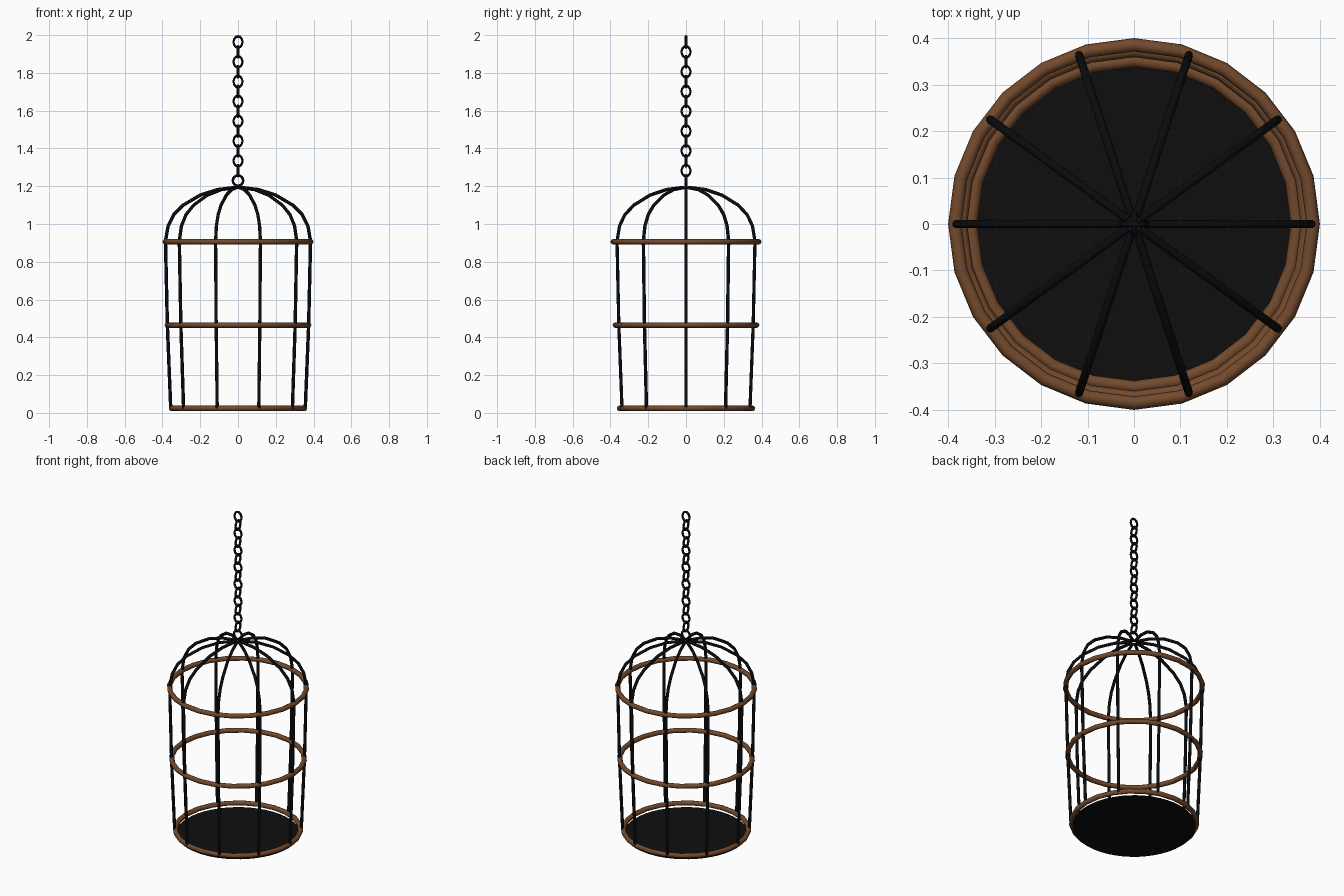
import bpy
from math import cos, sin, pi, tau

default = bpy.data.objects.get("Cube")
if default:
    bpy.data.objects.remove(default, do_unlink=True)


def make_material(name, rgb, roughness=0.6):
    mat = bpy.data.materials.new(name)
    mat.use_nodes = True
    mat.diffuse_color = (*rgb, 1)
    bsdf = mat.node_tree.nodes["Principled BSDF"]
    bsdf.inputs["Base Color"].default_value = (*rgb, 1)
    bsdf.inputs["Roughness"].default_value = roughness
    return mat


BROWN = make_material("brown wood", (0.17, 0.068, 0.026))
IRON = make_material("black iron", (0.003, 0.0033, 0.004))
FLOOR = make_material("dark floor", (0.0045, 0.0045, 0.0045))


def finish(name, mat):
    obj = bpy.context.object
    obj.name = name
    obj.data.materials.append(mat)
    bpy.ops.object.shade_smooth_by_angle(angle=pi / 3)
    return obj


def torus(name, mat, z, major, minor, sides, rotation=(0, 0, 0), scale=(1, 1, 1)):
    bpy.ops.mesh.primitive_torus_add(
        major_radius=major, minor_radius=minor, major_segments=sides,
        minor_segments=8, location=(0, 0, z), rotation=rotation)
    bpy.context.object.scale = scale
    return finish(name, mat)


# Floor plate
bpy.ops.mesh.primitive_circle_add(vertices=48, radius=0.347, fill_type='NGON')
finish("floor", FLOOR)

# Wooden hoops
for name, z, radius in (("bottom_hoop", 0.024, 0.352),
                        ("middle_hoop", 0.465, 0.374),
                        ("top_hoop", 0.906, 0.386)):
    torus(name, BROWN, z, radius, 0.0145, 24)

# Bars: straight flaring side, then bent over into the dome (radius, height)
profile = [(0.356, 0.02), (0.374, 0.465), (0.384, 0.91), (0.37, 0.99),
           (0.34, 1.05), (0.29, 1.10), (0.20, 1.153), (0.11, 1.182), (0.018, 1.193)]
for i in range(10):
    angle = tau * i / 10
    curve = bpy.data.curves.new("bar", 'CURVE')
    curve.dimensions = '3D'
    curve.bevel_depth = 0.009
    curve.bevel_resolution = 2
    curve.use_fill_caps = True
    spline = curve.splines.new('POLY')
    spline.points.add(len(profile) - 1)
    for point, (r, z) in zip(spline.points, profile):
        point.co = (r * cos(angle), r * sin(angle), z, 1)
    bar = bpy.data.objects.new(f"bar_{i + 1}", curve)
    bpy.context.collection.objects.link(bar)
    bpy.ops.object.select_all(action='DESELECT')
    bar.select_set(True)
    bpy.context.view_layer.objects.active = bar
    bpy.ops.object.convert(target='MESH')
    finish(f"bar_{i + 1}", IRON)

# Hanging ring and chain of alternating oval links
torus("hanging_ring", IRON, 1.23, 0.0275, 0.0068, 16, (pi / 2, 0, 0))
for i in range(1, 15):
    turn = pi / 2 * (i % 2)
    torus(f"chain_link_{i}", IRON, 1.23 + 0.0524 * i, 0.0295, 0.007, 16,
          (pi / 2, 0, turn), (0.8, 1, 1))
